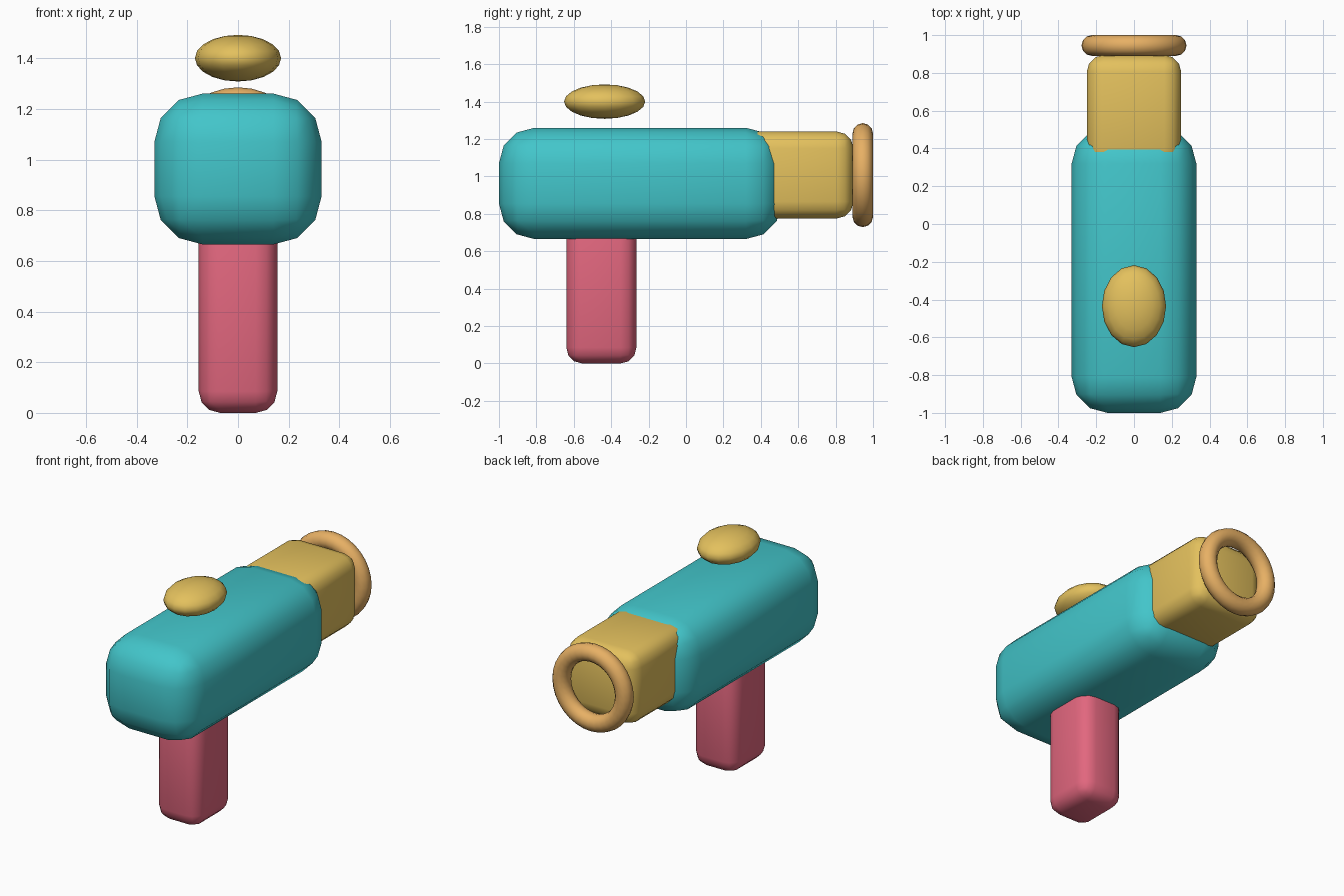
import bpy
import bmesh
import math
from mathutils import Matrix

cube = bpy.data.objects.get("Cube")
if cube:
    bpy.data.objects.remove(cube, do_unlink=True)


def material(name, rgb):
    mat = bpy.data.materials.new(name)
    mat.use_nodes = True
    color = (*rgb, 1)
    mat.diffuse_color = color
    bsdf = next(n for n in mat.node_tree.nodes if n.type == 'BSDF_PRINCIPLED')
    bsdf.inputs["Base Color"].default_value = color
    return mat


teal = material("teal", (0.055, 0.56, 0.59))
red = material("coral_red", (0.76, 0.135, 0.21))
yellow = material("yellow", (0.77, 0.53, 0.11))
orange = material("light_orange", (0.81, 0.44, 0.13))


def finish(obj, name, mat):
    obj.name = name
    obj.data.name = name
    obj.data.materials.append(mat)
    bpy.ops.object.shade_smooth_by_angle(angle=math.radians(50))
    return obj


def rounded_box(name, low, high, radius, mat):
    """Box between two corners with all edges rounded in three steps."""
    bpy.ops.mesh.primitive_cube_add(size=1)
    obj = bpy.context.object
    size = [b - a for a, b in zip(low, high)]
    center = [(a + b) / 2 for a, b in zip(low, high)]
    obj.data.transform(Matrix.Diagonal((*size, 1)))
    obj.location = center
    bm = bmesh.new()
    bm.from_mesh(obj.data)
    bmesh.ops.bevel(bm, geom=bm.edges[:], offset=radius, segments=3,
                    profile=0.5, affect='EDGES')
    bm.to_mesh(obj.data)
    bm.free()
    return finish(obj, name, mat)


# Main body, rear barrel and handle
rounded_box("body", (-0.33, -1, 0.665), (0.33, 0.51, 1.26), 0.19, teal)
rounded_box("barrel", (-0.25, 0.3, 0.775), (0.25, 0.895, 1.24), 0.09, yellow)
rounded_box("handle", (-0.155, -0.64, 0), (0.155, -0.265, 0.8), 0.085, red)

# Ring at the barrel end
bpy.ops.mesh.primitive_torus_add(
    major_radius=0.223, minor_radius=0.055, major_segments=32,
    minor_segments=12, location=(0, 0.945, 1.007),
    rotation=(math.pi / 2, 0, 0))
finish(bpy.context.object, "barrel_ring", orange)

# Floating oval knob above the body
bpy.ops.mesh.primitive_uv_sphere_add(
    segments=16, ring_count=10, radius=1, location=(0, -0.435, 1.4))
knob = bpy.context.object
knob.data.transform(Matrix.Diagonal((0.17, 0.217, 0.092, 1)))
finish(knob, "top_knob", yellow)
